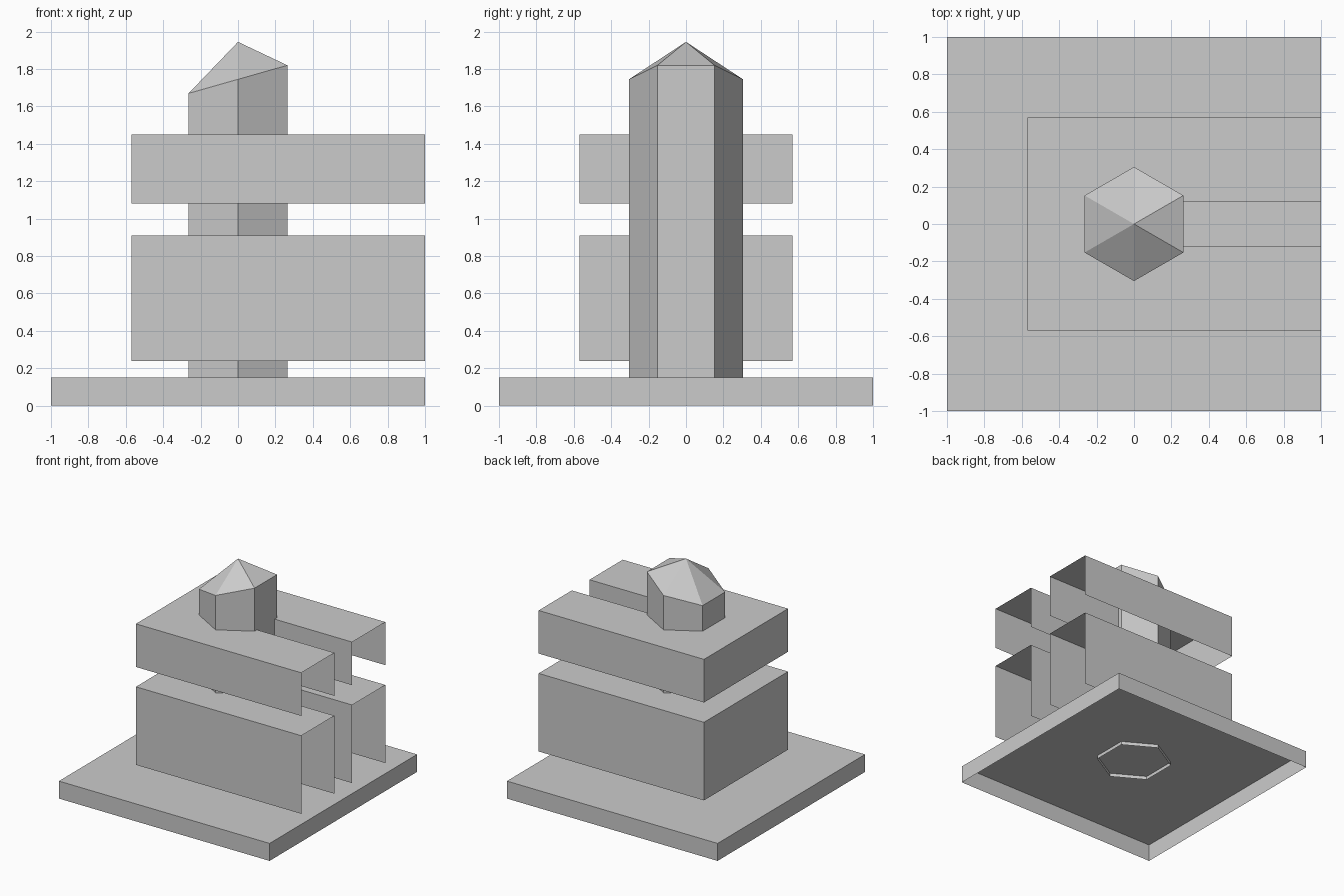
import bpy, bmesh, math

cube = bpy.data.objects.get("Cube")
if cube:
    bpy.data.objects.remove(cube, do_unlink=True)

# Single plain colour
grey = bpy.data.materials.new("plain_grey")
grey.use_nodes = True
COLOUR = (0.6, 0.6, 0.6, 1)
grey.diffuse_color = COLOUR
grey.node_tree.nodes["Principled BSDF"].inputs["Base Color"].default_value = COLOUR


def shell(name, outline, bottom, tops, apex=None, open_edges=()):
    """Thin open-bottomed shell: walls around a counter-clockwise outline plus a roof."""
    bm = bmesh.new()
    low = [bm.verts.new((x, y, bottom)) for x, y in outline]
    high = [bm.verts.new((x, y, z)) for (x, y), z in zip(outline, tops)]
    tip = bm.verts.new(apex) if apex else None
    count = len(outline)
    for i in range(count):
        j = (i + 1) % count
        if i not in open_edges:
            bm.faces.new((low[i], low[j], high[j], high[i]))
        if tip:
            bm.faces.new((high[i], high[j], tip))
    if not tip:
        bm.faces.new(high)
    loose = [v for v in bm.verts if not v.link_faces]
    bmesh.ops.delete(bm, geom=loose, context='VERTS')
    mesh = bpy.data.meshes.new(name)
    bm.to_mesh(mesh)
    bm.free()
    mesh.materials.append(grey)
    obj = bpy.data.objects.new(name, mesh)
    bpy.context.collection.objects.link(obj)
    return obj


# Square base tray, open underneath
square = [(-1, -1), (1, -1), (1, 1), (-1, 1)]
shell("base_plate", square, 0, [0.15] * 4)

# Two U-shaped storeys, with a slot and open wing ends on the +x side
W, S = 0.57, 0.12
u_shape = [(1, -W), (1, -S), (0, -S), (0, S), (1, S), (1, W), (-W, W), (-W, -W)]
for name, z0, z1 in (("lower_storey", 0.24, 0.91), ("upper_storey", 1.08, 1.45)):
    shell(name, u_shape, z0, [z1] * len(u_shape), open_edges=(0, 4))

# Hexagonal column with a slanted rim and a pointed roof
R = 0.305
angles = [math.radians(30 + 60 * i) for i in range(6)]
hexagon = [(R * math.cos(a), R * math.sin(a)) for a in angles]
rim = [1.745 + 0.284 * x for x, y in hexagon]
shell("hexagonal_column", hexagon, 0.12, rim, apex=(0, 0, 1.945))
